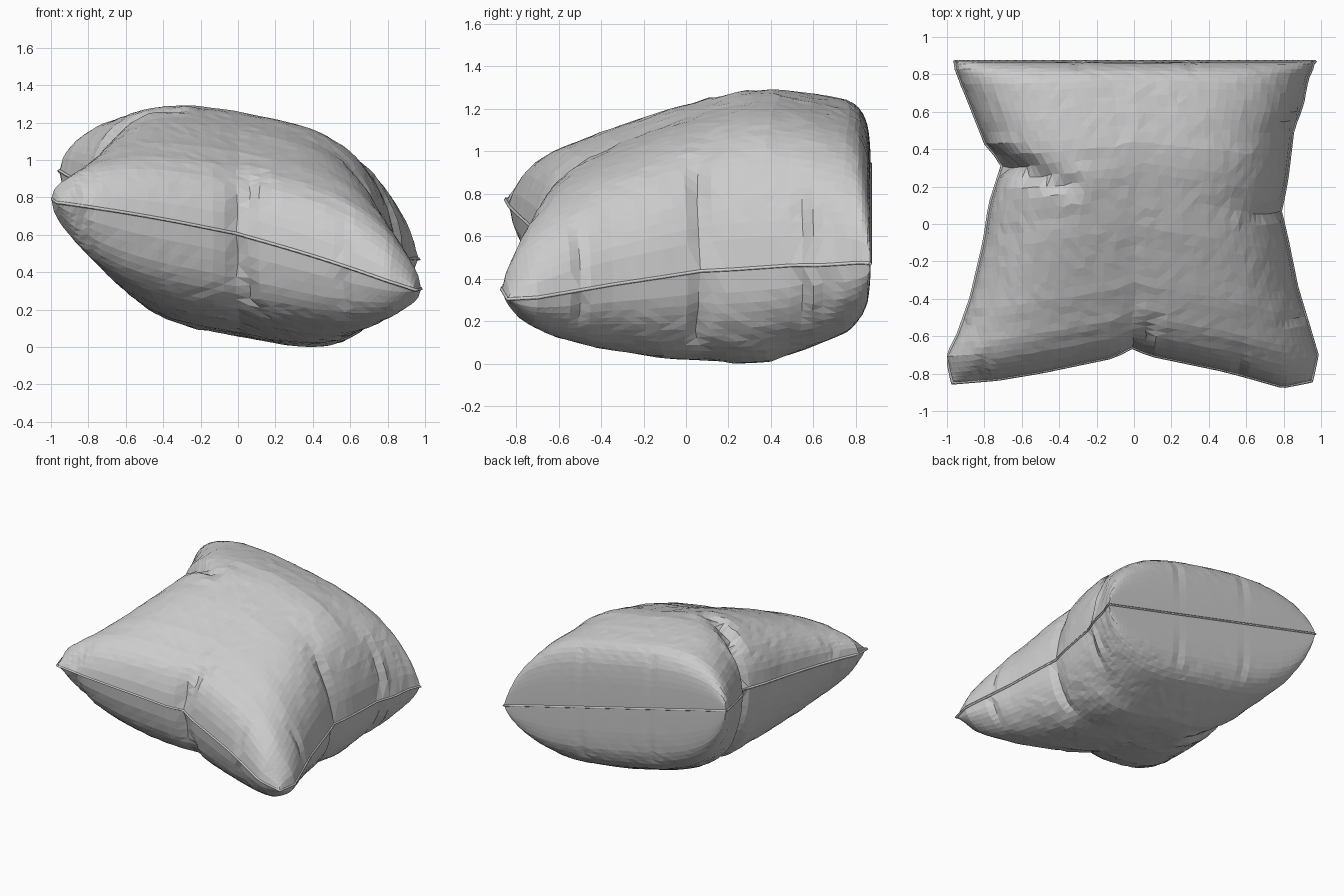
import bpy, bmesh, math, random
from mathutils import Vector

if "Cube" in bpy.data.objects:
    bpy.data.objects.remove(bpy.data.objects["Cube"])

random.seed(4)
N = 44          # grid cells per side
WALL = 0.87     # the back is pressed nearly flat on this plane

fabric = bpy.data.materials.new("grey fabric")
fabric.diffuse_color = (0.6, 0.6, 0.6, 1)
fabric.use_nodes = True
fabric.node_tree.nodes["Principled BSDF"].inputs["Base Color"].default_value = fabric.diffuse_color


def table(pts, a):
    """Linear interpolation through (position, value) pairs."""
    if a <= pts[0][0]:
        return pts[0][1]
    for (a0, b0), (a1, b1) in zip(pts, pts[1:]):
        if a <= a1:
            return b0 + (b1 - b0) * (a - a0) / (a1 - a0)
    return pts[-1][1]


# Plan outline of the cushion (side edges by y, front edge by u)
LEFT = [(-.86, -.97), (-.72, -1), (-.6, -.94), (-.4, -.87), (-.1, -.8), (.1, -.77),
        (.32, -.70), (.42, -.79), (.75, -.92), (.87, -.95), (1.1, -.96)]
RIGHT = [(-.86, .95), (-.72, .98), (-.55, .93), (-.35, .87), (-.1, .82), (.07, .78),
         (.13, .80), (.25, .82), (.5, .85), (.63, .9), (.8, .93), (.87, .95), (1.1, .97)]
FRONT = [(-1, -.85), (-.75, -.83), (-.5, -.79), (-.1, -.71), (0, -.66), (.1, -.70),
         (.5, -.78), (.62, -.81), (.84, -.87), (1, -.84)]
# Half thickness from front to back
THICK = [(-1, 0), (-.985, .10), (-.95, .21), (-.9, .29), (-.8, .37), (-.6, .45), (-.25, .54),
         (.1, .595), (.25, .595), (.44, .55), (.66, .48), (.76, .42), (.86, .33), (.94, .2), (1, 0)]

# Fold lines running in from the seam: start x, y, end x, y, width, depth
FOLDS = [(0, -.68, .10, -.52, .035, .07), (.55, -.8, .55, -.68, .03, .04),
         (-.85, -.85, -.78, -.7, .03, .04), (.8, .1, .62, .03, .03, .06),
         (.86, .53, .76, .55, .03, .05), (.9, .68, .8, .62, .03, .05),
         (-.72, .33, -.33, .2, .045, .08), (-.92, -.55, -.84, -.5, .03, .04),
         (.9, -.5, .82, -.5, .03, .04),
         (-.3, 1.1, -.3, .9, .03, .05), (.3, 1.1, .3, .9, .03, .05)]


def shape(u, v, side):
    yn = -.86 + (v + 1) * .98
    lx, rx = table(LEFT, yn), table(RIGHT, yn)
    x = lx + (rx - lx) * (u + 1) / 2
    yf = table(FRONT, u)
    y = yf + (1.1 - yf) * (v + 1) / 2
    h = table(THICK, v) * max(0, 1 - abs(u) ** 3.5) ** .53
    h *= 1 - .25 * abs(u) ** 3 * max(0, -v) ** 3      # pointed front corners
    # loose cloth irregularity, fading out at the seam
    loose = (1 - abs(u)) ** .5 * (1 - abs(v)) ** .5
    if side:
        x += random.uniform(-.012, .012) * loose
        y += random.uniform(-.012, .012) * loose
        h += random.uniform(-.002, .002) * loose
        p = Vector((x, y))
        for x0, y0, x1, y1, w, depth in FOLDS:
            a, b = Vector((x0, y0)), Vector((x1, y1))
            along = (b - a).normalized()
            t = max(0, min((b - a).length, (p - a).dot(along)))
            d = (p - a - along * t).length
            groove = math.exp(-(d / w) ** 2)
            ridge = .4 * math.exp(-((d - 2 * w) / w) ** 2)
            fade = 1 - .7 * t / (b - a).length
            x += along.x * depth * .5 * groove * fade
            y += along.y * depth * .5 * groove * fade
            h *= 1 + depth * 1.5 * (ridge - groove) * fade
    # tilted middle plane: the puffed middle leans a little less than the seam
    z = .62 - (.245 - .06 * min(1, h / .4)) * x + .1 * min(y, WALL) + side * h
    z += .05 * (1 - u * u) * max(0, -v) ** 6
    # squash the back against the wall with a soft shoulder
    if y > .7:
        s = min(1, (y - .7) / .4)
        y = .7 + (WALL - .7) * (1 - (1 - s) ** 2.3)
    return Vector((x, y, z))


def spread(i):
    """Grid position, denser near the seams."""
    t = 2 * i / N - 1
    return .3 * t + .7 * math.sin(t * math.pi / 2)


# Cushion body: two puffed sheets sharing one seam
bm = bmesh.new()
seam = {}
for side in (1, -1):
    grid = {}
    for i in range(N + 1):
        for j in range(N + 1):
            if i in (0, N) or j in (0, N):
                if (i, j) not in seam:
                    seam[i, j] = bm.verts.new(shape(spread(i), spread(j), 0))
                grid[i, j] = seam[i, j]
            else:
                grid[i, j] = bm.verts.new(shape(spread(i), spread(j), side))
    for i in range(N):
        for j in range(N):
            q = [grid[i, j], grid[i + 1, j], grid[i + 1, j + 1], grid[i, j + 1]]
            bm.faces.new(q if side > 0 else q[::-1])
low = min(v.co.z for v in bm.verts)
for v in bm.verts:
    v.co.z -= low
ring = ([(i, 0) for i in range(N)] + [(N, j) for j in range(N)]
        + [(i, N) for i in range(N, 0, -1)] + [(0, j) for j in range(N, 0, -1)])
path = [seam[k].co.copy() for k in ring]
bmesh.ops.triangulate(bm, faces=bm.faces[:])
mesh = bpy.data.meshes.new("cushion")
bm.to_mesh(mesh)
bm.free()
mesh.materials.append(fabric)
bpy.context.collection.objects.link(bpy.data.objects.new("cushion", mesh))

# Thin seam piping following the shared edge
curve = bpy.data.curves.new("seam_piping", 'CURVE')
curve.dimensions = '3D'
curve.bevel_depth = .009
curve.bevel_resolution = 0
spline = curve.splines.new('POLY')
spline.points.add(len(path) - 1)
for pt, co in zip(spline.points, path):
    pt.co = (max(-.992, min(.992, co.x)), min(co.y, WALL - .002), co.z, 1)
spline.use_cyclic_u = True
curve.materials.append(fabric)
bpy.context.collection.objects.link(bpy.data.objects.new("seam_piping", curve))
